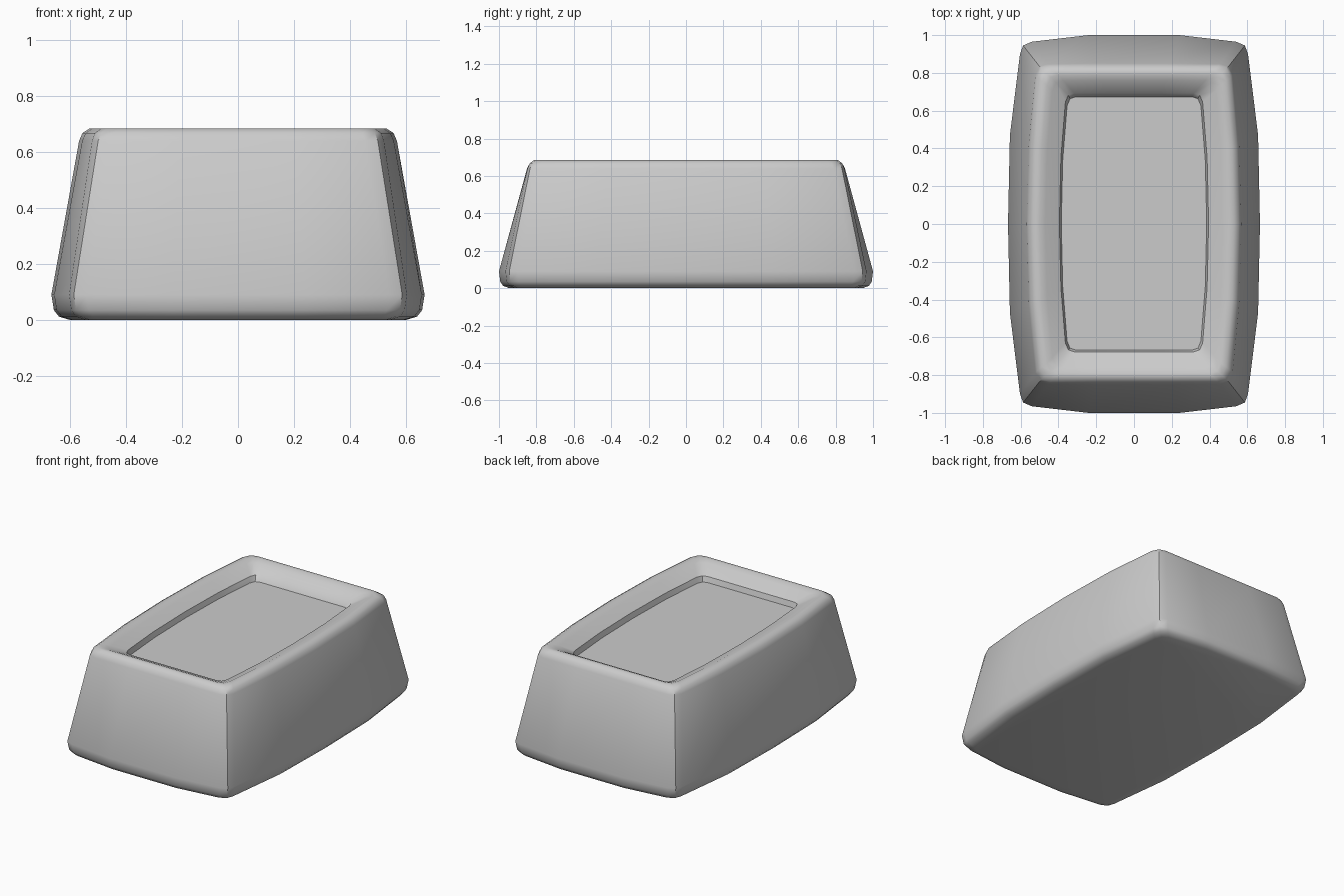
import bpy, bmesh

if "Cube" in bpy.data.objects:
    bpy.data.objects.remove(bpy.data.objects["Cube"])

# Quarter outlines (x, y as fractions of half width / half length)
LOWER = [(1, 0), (.985, .47), (.905, .9), (.88, .945), (.81, .965), (.36, 1)]
UPPER = [(1, 0), (.98, .5), (.92, .93), (.88, .985), (.80, 1), (.36, 1)]


def outline(w, l, z, t, dy=0):
    """Closed bowed rectangle; t blends the lower outline into the upper one."""
    q = [((a[0] * (1 - t) + b[0] * t) * w, (a[1] * (1 - t) + b[1] * t) * l)
         for a, b in zip(LOWER, UPPER)]
    pts = q + [(-x, y) for x, y in reversed(q)]
    pts += [(-x, -y) for x, y in q[1:]] + [(x, -y) for x, y in reversed(q[1:])]
    return [(x, y + dy, z) for x, y in pts]


# Sections: half width, half length, height, outline blend, y shift
sections = [
    (.600, .945, .000, 0, 0),
    (.640, .978, .012, 0, 0),
    (.658, .993, .035, 0, 0),
    (.667, 1.00, .090, 0, 0),
    (.568, .850, .640, .9, 0),
    (.556, .835, .668, 1, 0),
    (.530, .812, .685, 1, 0),
    (.500, .790, .685, 1, 0),
    (.470, .760, .672, 1, 0),
    (.395, .685, .632, 1, .008),
    (.385, .670, .597, 1, .003),
]

# Tapered body with a sunken tray in its top
bm = bmesh.new()
rings = [[bm.verts.new(p) for p in outline(*s)] for s in sections]
n = len(rings[0])
for a, b in zip(rings, rings[1:]):
    for i in range(n):
        j = (i + 1) % n
        bm.faces.new((a[i], a[j], b[j], b[i]))
bm.faces.new(reversed(rings[0]))   # underside
bm.faces.new(rings[-1])            # tray floor
bmesh.ops.recalc_face_normals(bm, faces=bm.faces)

mesh = bpy.data.meshes.new("tapered_tray_body")
bm.to_mesh(mesh)
bm.free()
body = bpy.data.objects.new("tapered_tray_body", mesh)
bpy.context.collection.objects.link(body)
bpy.context.view_layer.objects.active = body
body.select_set(True)
bpy.ops.object.shade_smooth_by_angle(angle=0.7)
